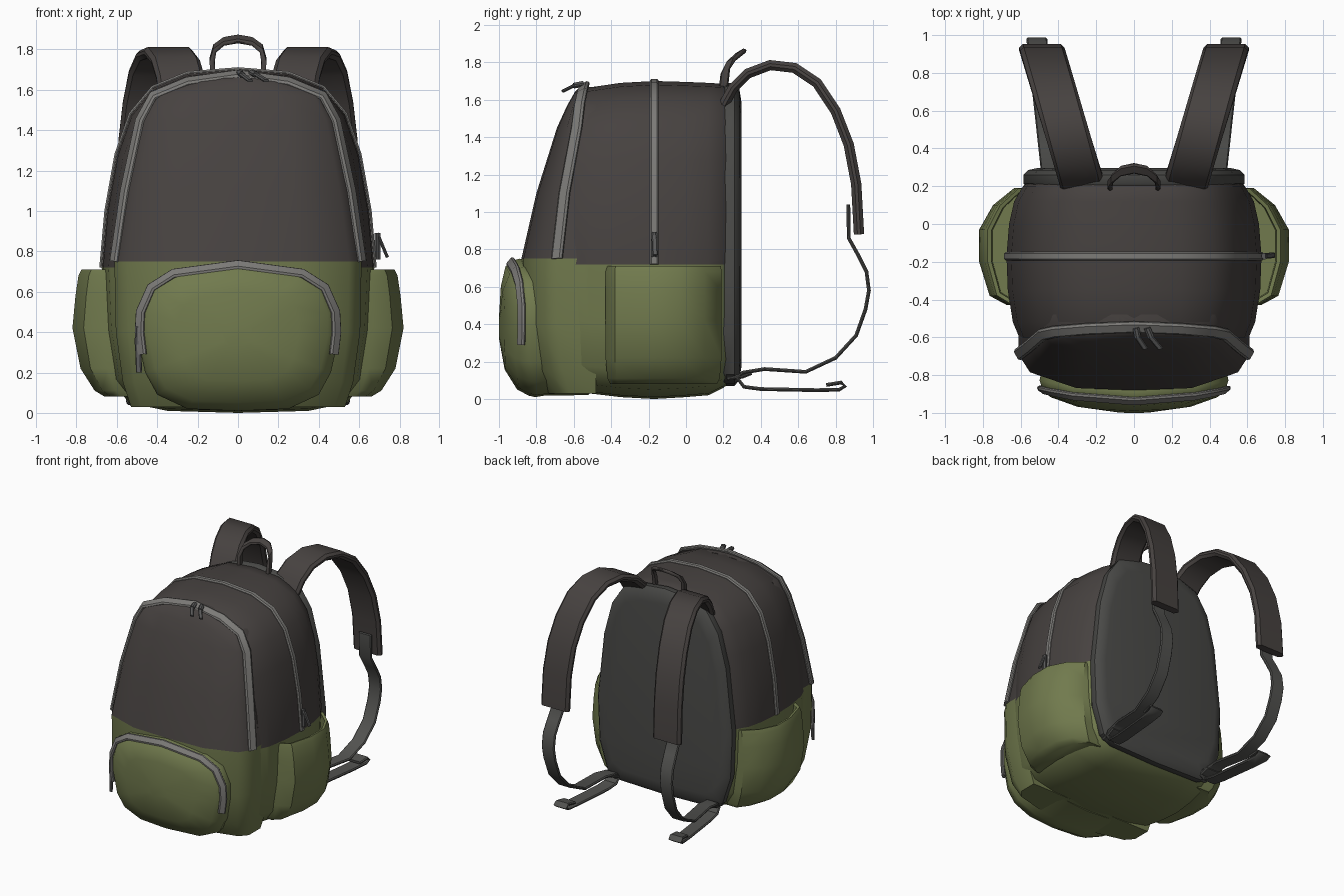
import bpy, bmesh
from math import sin, cos, radians
from mathutils import Vector as V

if "Cube" in bpy.data.objects:
    bpy.data.objects.remove(bpy.data.objects["Cube"])


def mat(name, r, g, b):
    m = bpy.data.materials.new(name)
    m.diffuse_color = (r, g, b, 1)
    m.use_nodes = True
    m.node_tree.nodes["Principled BSDF"].inputs["Base Color"].default_value = m.diffuse_color
    return m


DARK = mat("dark_fabric", .062, .054, .051)
GREEN = mat("green_fabric", .165, .195, .075)
ZIP = mat("zip_grey", .2, .195, .185)
PANEL = mat("back_mesh", .068, .068, .064)
WEB = mat("webbing", .085, .085, .08)
METAL = mat("zip_pull", .1, .1, .1)


def skin(name, rings, mats, split=None, mirror=False):
    """Bridge closed rings and cap the ends; below z = split uses the second material."""
    bm = bmesh.new()
    rows = [[bm.verts.new(p) for p in r] for r in rings]
    n = len(rows[0])
    for a, b in zip(rows, rows[1:]):
        for i in range(n):
            j = (i + 1) % n
            bm.faces.new((a[i], a[j], b[j], b[i]))
    bm.faces.new(rows[0][::-1])
    bm.faces.new(rows[-1])
    if split:
        bmesh.ops.bisect_plane(bm, geom=bm.verts[:] + bm.edges[:] + bm.faces[:],
                               plane_co=(0, 0, split), plane_no=(0, 0, 1))
        for f in bm.faces:
            f.material_index = int(f.calc_center_median().z < split)
    bmesh.ops.recalc_face_normals(bm, faces=bm.faces)
    me = bpy.data.meshes.new(name)
    bm.to_mesh(me)
    bm.free()
    for m in mats:
        me.materials.append(m)
    ob = bpy.data.objects.new(name, me)
    bpy.context.collection.objects.link(ob)
    if mirror:
        ob.modifiers.new("mirror", 'MIRROR').use_mirror_merge = False
    return ob


def ribbon(name, pts, side, w, t, m, tilt=0, mirror=False):
    """Sweep a flat band with chamfered edges along a path."""
    pts = [V(p) for p in pts]
    rings = []
    for i, p in enumerate(pts):
        tan = (pts[min(i + 1, len(pts) - 1)] - pts[max(i - 1, 0)]).normalized()
        s0 = V(side).normalized()
        n0 = tan.cross(s0).normalized()
        a = radians(tilt)
        s, n = s0 * cos(a) + n0 * sin(a), n0 * cos(a) - s0 * sin(a)
        h, k, c = w / 2, t / 2, t * .35
        sec = [(h, -k + c), (h, k - c), (h - c, k), (c - h, k),
               (-h, k - c), (-h, -k + c), (c - h, -k), (h - c, -k)]
        rings.append([p + s * u + n * v for u, v in sec])
    return skin(name, rings, [m], mirror=mirror)


def both(half):
    """Complete a half outline (bottom centre to top centre) symmetrically."""
    return half + [(-x, z) for x, z in half[-2:0:-1]]


def arch(half):
    """Path running from the left foot over the top to the right foot."""
    return [(-x, y, z) for x, y, z in half] + half[-2::-1]


# main body
half = [(0, 0), (.35, .01), (.54, .05), (.62, .15), (.66, .4), (.675, .72), (.65, 1.0),
        (.6, 1.28), (.53, 1.48), (.42, 1.61), (.25, 1.68), (0, 1.70)]
stations = [(-.6, .9, .05, 1.62), (-.52, .95, .03, 1.665), (-.35, .99, .01, 1.69), (-.17, 1, 0, 1.70),
            (.0, .98, .01, 1.695), (.12, .94, .02, 1.69), (.2, .87, .06, 1.685), (.24, .8, .09, 1.65)]
skin("main_body", [[(x * s, y, a + z / 1.7 * (b - a)) for x, z in both(half)]
                   for y, s, a, b in stations], [DARK, GREEN], split=.72)
ribbon("main_zip", arch([(x, -.17, z) for x, z in half[5:]]), (0, 1, 0), .045, .024, ZIP)

# back panel
pan = both([(0, .07), (.4, .08), (.5, .13), (.57, .35), (.585, .7), (.53, 1.2),
            (.46, 1.46), (.36, 1.61), (.2, 1.67), (0, 1.69)])
skin("back_panel", [[(x * s, y, .88 + (z - .88) * s) for x, z in pan]
                    for y, s in [(.2, .985), (.215, 1), (.26, 1), (.285, .96), (.297, .87)]], [PANEL])

# front compartment: z, half width, edge y, front y
front = [(.03, .53, -.62, -.74), (.15, .57, -.66, -.82), (.4, .605, -.69, -.88), (.75, .612, -.69, -.88),
         (1.1, .56, -.65, -.80), (1.45, .485, -.585, -.69), (1.57, .42, -.57, -.635),
         (1.64, .25, -.555, -.595), (1.668, .08, -.54, -.57)]
rings = []
for z, w, e, f in front:
    h = [(w, -.48), (w, e), (.9 * w, e + .5 * (f - e)), (.5 * w, e + .94 * (f - e)), (0, f)]
    rings.append([(x, y, z) for x, y in h + [(-x, y) for x, y in h[-2::-1]]])
skin("front_compartment", rings, [DARK, GREEN], split=.75)
ribbon("front_zip", arch([(w, e, z) for z, w, e, f in front[3:8]] + [(0, -.545, 1.675)]),
       (0, 1, 0), .065, .03, ZIP, tilt=30)


# front pocket, bulging forward and rounded under
def bulge(x, y, z):
    return (x, y + .25 * x * x + max(0, .3 - z) ** 2, z)


pk = both([(0, .01), (.25, .02), (.4, .09), (.46, .2), (.5, .38), (.5, .5), (.45, .63), (.33, .705), (0, .75)])
skin("front_pocket", [[bulge(x * s, y, .38 + (z - .38) * s) for x, z in pk] for y, s in
                      [(-.6, .97), (-.84, .98), (-.89, 1), (-.92, .98), (-.965, .89), (-.99, .6), (-1, .15)]],
     [GREEN])
ribbon("pocket_zip", arch([bulge(x, -.938, z) for x, z in
                           [(.475, .29), (.488, .4), (.483, .5), (.43, .62), (.32, .69), (0, .733)]]),
       (0, 1, 0), .055, .025, ZIP, tilt=50)

# open-topped side pockets: z, outer x, length scale
sec = [(0, .19), (.5, .19), (.8, .1), (1, -.03), (1, -.2), (.85, -.38), (.6, -.43), (0, -.43)]
skin("side_pocket", [[(.45 + (xo - .45) * u, -.12 + (v + .12) * s, z) for u, v in sec] for z, xo, s in
                     [(.08, .66, .92), (.11, .71, .97), (.22, .78, 1), (.42, .82, 1), (.58, .805, 1),
                      (.68, .79, 1), (.71, .775, .99), (.705, .755, .94), (.6, .75, .93)]],
     [GREEN], mirror=True)

# shoulder straps
path = [(.2, 1.57), (.25, 1.66), (.33, 1.74), (.45, 1.785), (.58, 1.77), (.7, 1.69), (.8, 1.54),
        (.87, 1.36), (.91, 1.15), (.925, .88)]
ribbon("shoulder_strap", [(.27 + .3 * (y - .2), y, z) for y, z in path], (1, 0, 0), .24, .055, DARK, mirror=True)

# adjusting webbing with loose folded tail
path = [(.868, 1.04), (.87, .86), (.92, .77), (.965, .68), (.978, .58), (.96, .48), (.91, .34), (.8, .22),
        (.64, .145), (.42, .16), (.3, .14), (.275, .11), (.31, .065), (.4, .053), (.7, .047), (.82, .05),
        (.85, .068), (.83, .088), (.75, .075)]
ribbon("strap_webbing", [(.44 + .11 * (y - .3), y, z) for y, z in path], (1, 0, 0), .11, .02, WEB, mirror=True)
ribbon("webbing_anchor", [(.43, .22, .11), (.435, .3, .12), (.44, .35, .14)], (1, 0, 0), .11, .022, WEB, mirror=True)

# grab handle
ribbon("grab_handle", arch([(.125, .2, 1.66), (.128, .21, 1.75), (.115, .24, 1.805), (.07, .28, 1.84), (0, .295, 1.852)]),
       (0, .85, .5), .06, .025, DARK)


# zip pulls: a slider block and a hanging tab
def pull(name, a, b, c, side):
    ribbon(name + "_slider", [a, b], side, .035, .03, METAL)
    ribbon(name + "_tab", [b, V(b).lerp(V(c), .5), c], side, .03, .016, METAL)


pull("front_pull_left", (.01, -.55, 1.685), (.02, -.6, 1.675), (.06, -.66, 1.645), (1, .3, 0))
pull("front_pull_right", (.07, -.55, 1.685), (.09, -.6, 1.675), (.14, -.66, 1.645), (1, .3, 0))
pull("side_pull", (.69, -.17, .76), (.69, -.17, .89), (.74, -.165, .77), (0, 1, 0))
pull("pocket_pull", (-.49, -.875, .43), (-.495, -.87, .34), (-.49, -.88, .2), (1, -.3, 0))

# smooth fabric shading with crisp seams
bpy.ops.object.select_all(action='SELECT')
bpy.context.view_layer.objects.active = bpy.data.objects["main_body"]
bpy.ops.object.shade_smooth_by_angle(angle=radians(40))
